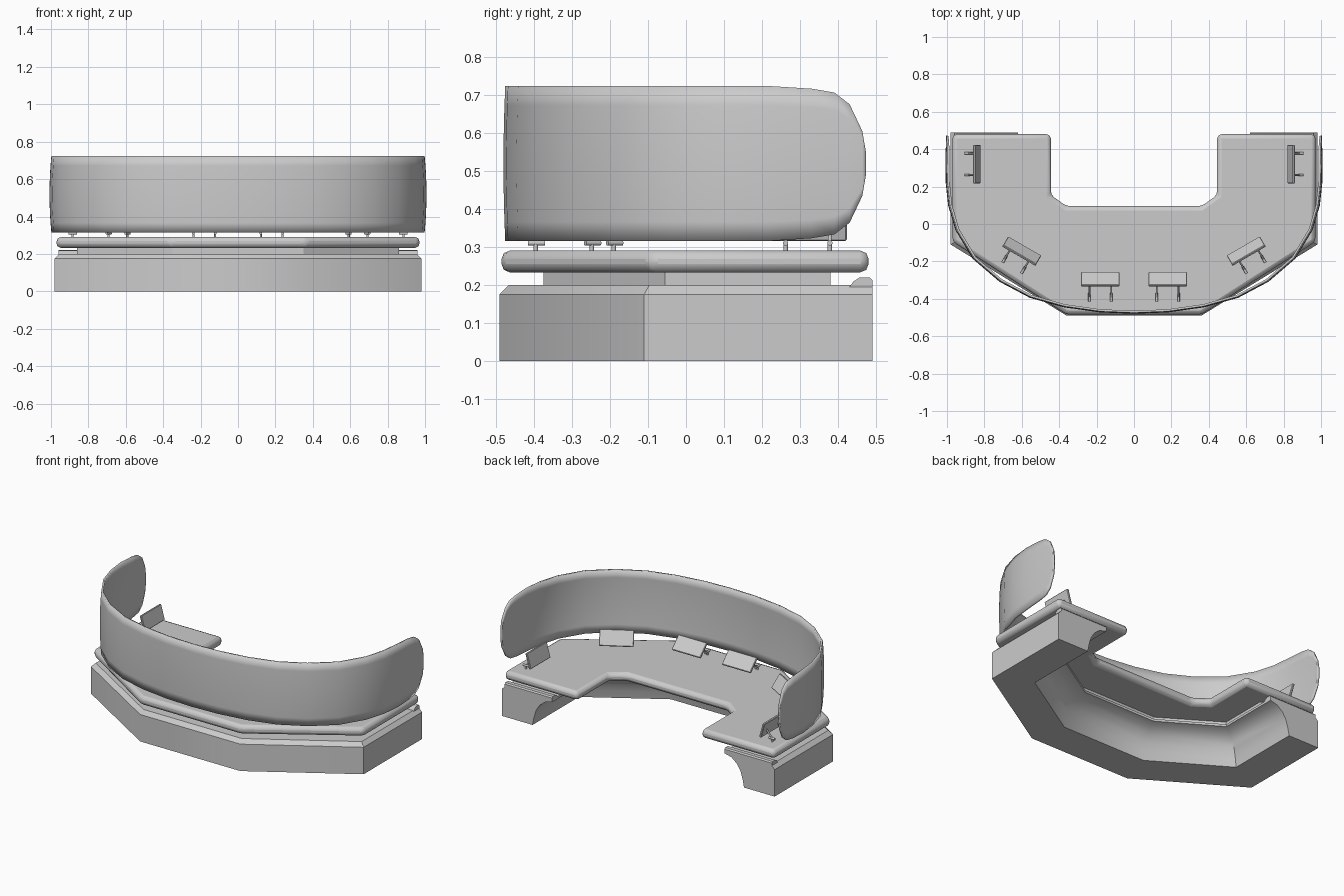
import bpy, bmesh, math
from mathutils import Vector, Matrix

if "Cube" in bpy.data.objects:
    bpy.data.objects.remove(bpy.data.objects["Cube"])


def make(name, bm, smooth=30):
    bmesh.ops.recalc_face_normals(bm, faces=bm.faces)
    me = bpy.data.meshes.new(name)
    bm.to_mesh(me)
    bm.free()
    ob = bpy.data.objects.new(name, me)
    bpy.context.collection.objects.link(ob)
    bpy.ops.object.select_all(action='DESELECT')
    ob.select_set(True)
    bpy.context.view_layer.objects.active = ob
    if smooth:
        bpy.ops.object.shade_smooth_by_angle(angle=math.radians(smooth))
    return ob


def mirrored(half):
    """Complete a right-hand half path with its left-hand mirror."""
    return half + [(-x, y) for x, y in reversed(half) if x > 1e-6]


def inset(path, d):
    """Mitred inward offset of an open path running from right back to left back."""
    pts = [Vector(p) for p in path]
    out = []
    for i, p in enumerate(pts):
        a = (p - pts[i - 1]).normalized() if i > 0 else None
        b = (pts[i + 1] - p).normalized() if i < len(pts) - 1 else None
        a, b = a or b, b or a
        na, nb = Vector((a.y, -a.x)), Vector((b.y, -b.x))
        m = (na + nb).normalized()
        out.append(p - m * -d / m.dot(na))
    return out


def sweep(name, path, profile, smooth):
    """Sweep a closed (inset, z) profile along a mitred path."""
    bm = bmesh.new()
    cols = [[bm.verts.new((q.x, q.y, z)) for q in inset(path, d)] for d, z in profile]
    n = len(cols)
    for k in range(n):
        for i in range(len(path) - 1):
            A, B = cols[k], cols[(k + 1) % n]
            bm.faces.new((A[i], A[i + 1], B[i + 1], B[i]))
    for i in (0, -1):
        bm.faces.new([c[i] for c in cols])
    return make(name, bm, smooth)


def prism(name, outline, z0, z1, smooth=None):
    bm = bmesh.new()
    f = bm.faces.new([bm.verts.new((x, y, z0)) for x, y in outline])
    r = bmesh.ops.extrude_face_region(bm, geom=[f])
    for v in r['geom']:
        if isinstance(v, bmesh.types.BMVert):
            v.co.z = z1
    return make(name, bm, smooth)


def bevel(ob, width, segments):
    m = ob.modifiers.new("bevel", 'BEVEL')
    m.width, m.segments = width, segments
    m.limit_method = 'ANGLE'
    m.angle_limit = math.radians(50)


# Base: faceted horseshoe with flared hollow inner side
base_path = mirrored([(0.98, 0.49), (0.98, -0.11), (0.36, -0.49)])
sweep("base", base_path,
      [(0, 0), (0, 0.175), (0.025, 0.2), (0.36, 0.2), (0.36, 0.185), (0.31, 0.172),
       (0.27, 0.14), (0.245, 0.1), (0.23, 0.05), (0.22, 0)], 40)

# Raised lips at the two base ends
lip = [(0.43, 0.195), (0.44, 0.209), (0.455, 0.219), (0.483, 0.22), (0.49, 0.212), (0.49, 0.195)]
for s, side in ((1, "right"), (-1, "left")):
    bm = bmesh.new()
    rows = [[bm.verts.new((s * x, y, z)) for y, z in lip] for x in (0.62, 0.96)]
    for r in rows:
        bm.faces.new(r)
    for i in range(len(lip)):
        j = (i + 1) % len(lip)
        bm.faces.new((rows[0][i], rows[0][j], rows[1][j], rows[1][i]))
    make("base_lip_" + side, bm)

# Recessed riser between base and worktop
sweep("riser", mirrored([(0.86, 0.38), (0.86, -0.055), (0.35, -0.375)]),
      [(0, 0.195), (0, 0.24), (0.22, 0.24), (0.22, 0.195)], 20)

# Worktop with rounded edge
outer = mirrored([(0.97, 0.48), (0.97, -0.095), (0.36, -0.485)])
inner = mirrored([(0.445, 0.48), (0.445, 0.155), (0.36, 0.095)])
top = prism("worktop", outer + inner[::-1], 0.233, 0.29, 30)
m = top.modifiers.new("bevel", 'BEVEL')
m.width, m.segments, m.limit_method = 0.022, 2, 'ANGLE'

# Wraparound screen: (x, y, half height) columns, slightly barrelled, rounded ends
mid_z = 0.519
half = [(0.988, 0.472, 0.03), (0.989, 0.463, 0.085), (0.99, 0.43, 0.155), (0.991, 0.39, 0.186),
        (0.992, 0.33, 0.196), (0.991, 0.22, 0.203), (0.978, 0.1, 0.203), (0.94, -0.03, 0.203),
        (0.85, -0.18, 0.203), (0.71, -0.3, 0.203), (0.55, -0.385, 0.203), (0.37, -0.435, 0.203),
        (0.18, -0.462, 0.203), (0, -0.469, 0.203)]
cols = half + [(-x, y, h) for x, y, h in half[-2::-1]]
bm = bmesh.new()
N = 8
grid = []
for x, y, h in cols:
    col = []
    for k in range(N + 1):
        t = (2 * k / N - 1) * h
        g = 1 + 0.01 * (1 - (t / 0.203) ** 2)
        col.append(bm.verts.new((x * g, y * (g if y < 0 else 1), mid_z + t)))
    grid.append(col)
for A, B in zip(grid, grid[1:]):
    for k in range(N):
        bm.faces.new((A[k], B[k], B[k + 1], A[k + 1]))
screen = make("privacy_screen", bm, 40)
m = screen.modifiers.new("thickness", 'SOLIDIFY')
m.thickness, m.offset = 0.012, 0
screen.modifiers.move(1, 0) if len(screen.modifiers) > 1 else None


def rod(bm, a, b, r):
    a, b = Vector(a), Vector(b)
    d = b - a
    mat = Matrix.Translation((a + b) / 2) @ d.to_track_quat('Z', 'Y').to_matrix().to_4x4()
    bmesh.ops.create_cone(bm, cap_ends=True, segments=10, radius1=r, radius2=r,
                          depth=d.length, matrix=mat)


# Tilted monitors with twin arms: (x, y, turn, tilt, arm reach)
stations = (("front", 0.18, -0.295, 0, 45, 0.10),
            ("corner", 0.6, -0.145, 30, 33, 0.085),
            ("side", 0.84, 0.32, 90, 16, 0.045))
for name, x, y, turn, tilt, reach in stations:
    for s, side in ((1, "right"), (-1, "left")):
        place = Matrix.Translation((s * x, y, 0)) @ Matrix.Rotation(math.radians(s * turn), 4, 'Z')
        bm = bmesh.new()
        bmesh.ops.create_cube(bm, size=1, matrix=Matrix.Translation((0, 0, 0.365))
                              @ Matrix.Rotation(math.radians(tilt), 4, 'X')
                              @ Matrix.Diagonal((0.205, 0.014, 0.1, 1)))
        bm.transform(place)
        bevel(make(f"monitor_{name}_{side}", bm, None), 0.003, 1)
        bm = bmesh.new()
        for ax in (-0.058, 0.058):
            rod(bm, (ax, -reach, 0.287), (ax, -reach, 0.313), 0.006)
            rod(bm, (ax, -reach - 0.02, 0.31), (ax, -reach + 0.025, 0.31), 0.007)
            rod(bm, (ax, -reach, 0.31), (ax, 0, 0.36), 0.005)
        bm.transform(place)
        make(f"monitor_arms_{name}_{side}", bm, 40)
